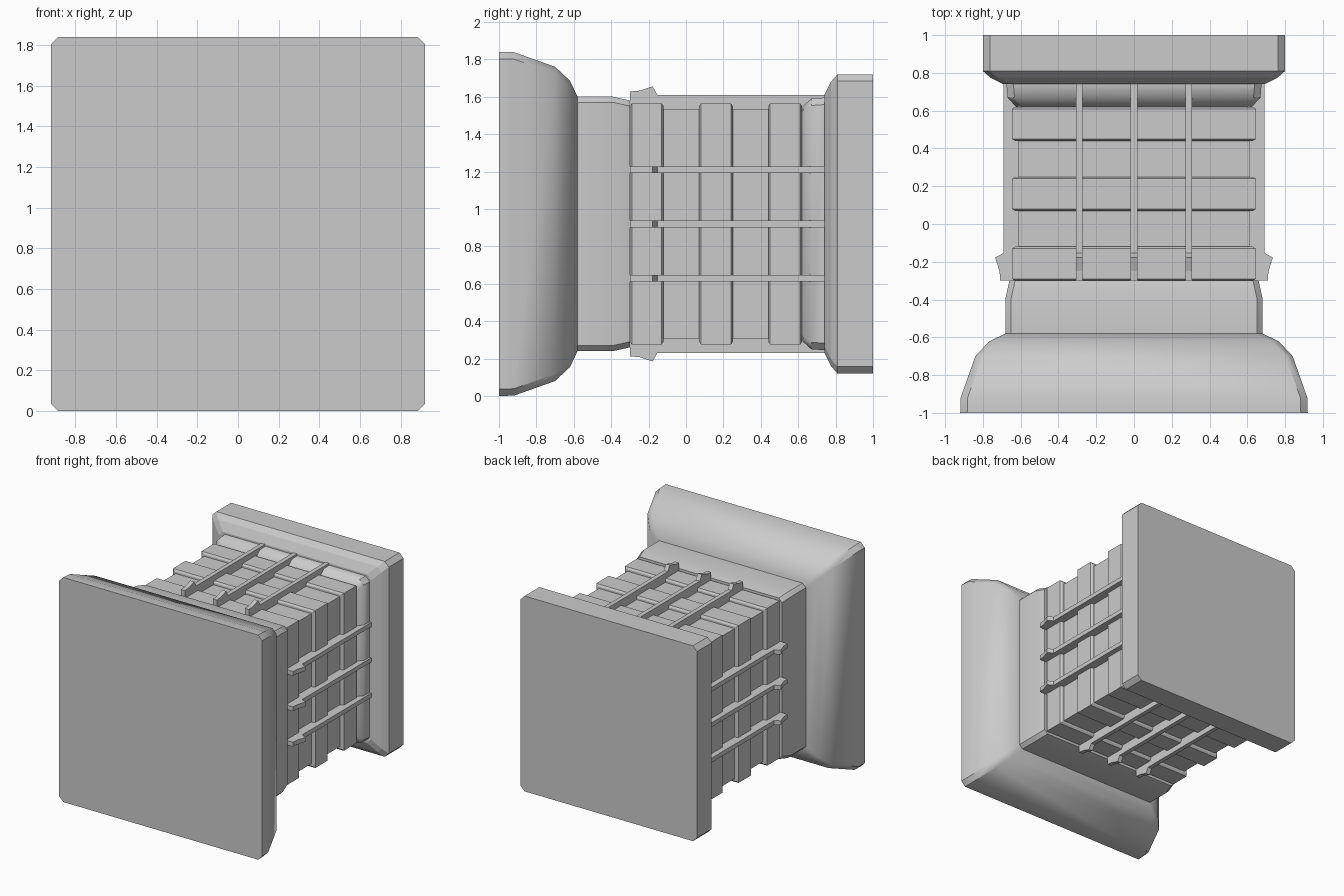
import bpy, bmesh, math
from mathutils import Matrix, Vector

if "Cube" in bpy.data.objects:
    bpy.data.objects.remove(bpy.data.objects["Cube"])

CZ = 0.92  # height of the central axis


def finish(name, bm, smooth=False):
    bmesh.ops.recalc_face_normals(bm, faces=bm.faces)
    me = bpy.data.meshes.new(name)
    bm.to_mesh(me)
    bm.free()
    ob = bpy.data.objects.new(name, me)
    ob.location.z = CZ
    bpy.context.collection.objects.link(ob)
    if smooth:
        bpy.context.view_layer.objects.active = ob
        ob.select_set(True)
        bpy.ops.object.shade_smooth_by_angle(angle=math.radians(40))
        ob.select_set(False)
    return ob


def section(h, c):
    """Square of half size h, corners cut by c, in the xz plane."""
    if c == 0:
        return [(h, -h), (h, h), (-h, h), (-h, -h)]
    k = h - c
    return [(h, -k), (h, k), (k, h), (-k, h), (-h, k), (-h, -k), (-k, -h), (k, -h)]


def loft(name, profile, chamfer=0.0, smooth=False):
    """Stack square sections along y from (y, half size) pairs."""
    bm = bmesh.new()
    rings = [[bm.verts.new((x, y, z)) for x, z in section(h, chamfer)] for y, h in profile]
    n = len(rings[0])
    for a, b in zip(rings, rings[1:]):
        for i in range(n):
            j = (i + 1) % n
            bm.faces.new((a[i], a[j], b[j], b[i]))
    bm.faces.new(rings[0])
    bm.faces.new(rings[-1])
    return finish(name, bm, smooth)


# Flared front block and its collar
loft("front_block", [(-1, 0.92), (-0.92, 0.918), (-0.70, 0.84), (-0.62, 0.765), (-0.58, 0.68)], 0.037, True)
loft("front_collar", [(-0.58, 0.68), (-0.39, 0.68), (-0.30, 0.66)], 0.03, True)

# Square core with raised bands
loft("core", [(-0.30, 0.615), (0.64, 0.615)])
for i, (y0, y1) in enumerate([(-0.30, -0.12), (0.07, 0.25), (0.44, 0.62)]):
    loft(f"band_{i + 1}", [(y0, 0.63), (y0 + 0.01, 0.645), (y1 - 0.01, 0.645), (y1, 0.63)])

# Rear collar and rear plate
loft("rear_collar", [(0.615, 0.62), (0.67, 0.67), (0.74, 0.675)], 0.037, True)
loft("rear_plate", [(0.74, 0.69), (0.775, 0.76), (0.81, 0.80), (1.0, 0.80)], 0.037)

# Hooked rails: three on each of the four sides
RAIL = [(-0.30, 0.60), (-0.30, 0.708), (-0.25, 0.712), (-0.178, 0.735),
        (-0.153, 0.69), (0.745, 0.69), (0.745, 0.60)]
W = 0.018
for side in range(4):
    turn = Matrix.Rotation(side * math.pi / 2, 3, 'Y')
    for k, off in enumerate((-0.29, 0, 0.29)):
        bm = bmesh.new()
        a, b = [[bm.verts.new(turn @ Vector((off + s, y, h))) for y, h in RAIL] for s in (-W, W)]
        bm.faces.new(a)
        bm.faces.new(b)
        for i in range(len(RAIL)):
            j = (i + 1) % len(RAIL)
            bm.faces.new((a[i], a[j], b[j], b[i]))
        finish(f"rail_{side + 1}_{k + 1}", bm)
